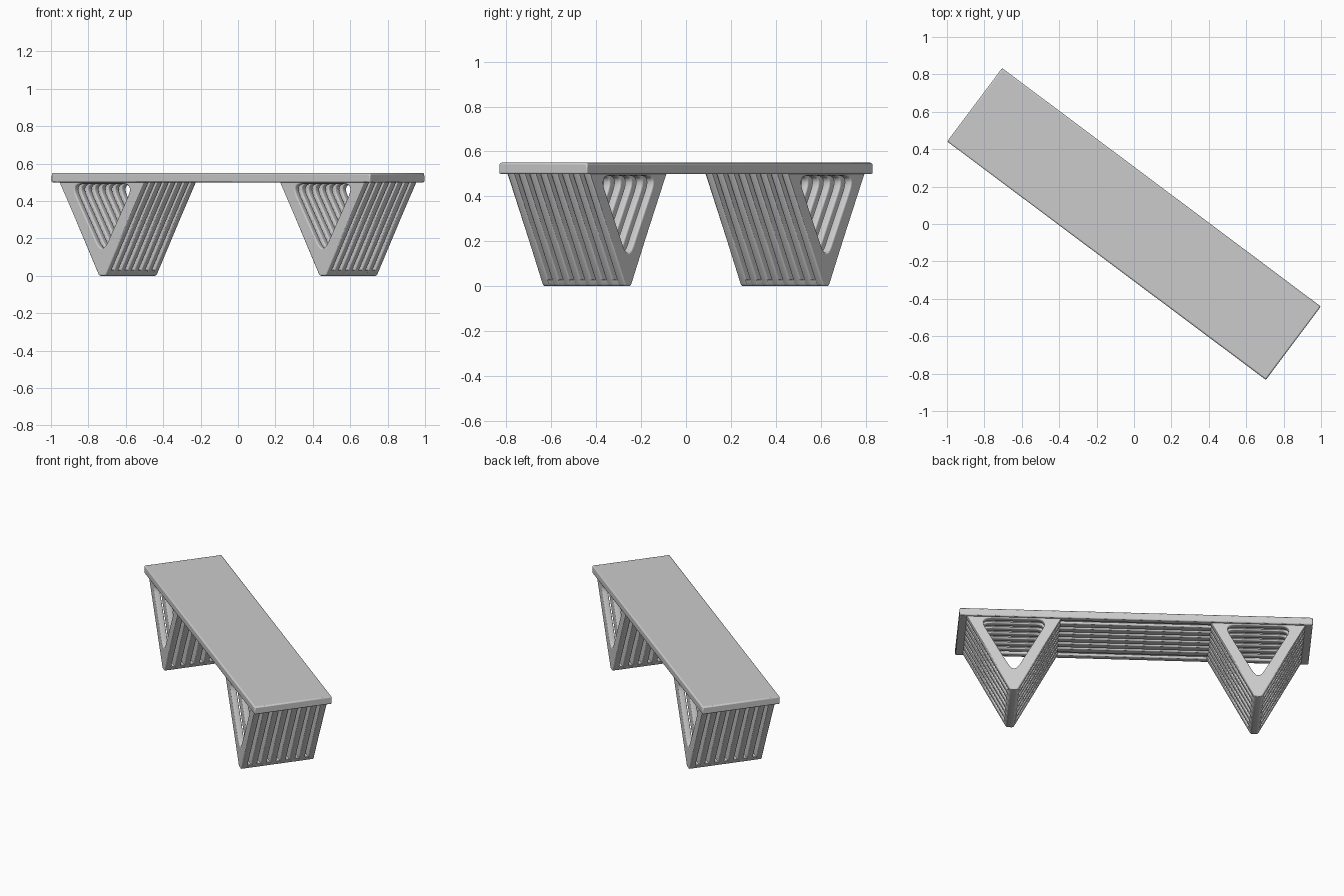
import bpy, math
from mathutils import Vector, Matrix

if "Cube" in bpy.data.objects:
    bpy.data.objects.remove(bpy.data.objects["Cube"])

TURN = Matrix.Rotation(math.radians(-36.8), 4, 'Z')   # whole bench sits diagonally
HALF_L, HALF_W = 1.064, 0.245
LEG_U = 0.736                                         # leg centre along the bench
N = 8
SLAT_V = [-0.211 + i * 0.422 / (N - 1) for i in range(N)]


def rounded(points, cuts, steps=6):
    """Closed outline with each corner cut back and curved."""
    out = []
    for i, (p, c) in enumerate(zip(points, cuts)):
        p = Vector(p)
        a = p + (Vector(points[i - 1]) - p).normalized() * c
        b = p + (Vector(points[(i + 1) % len(points)]) - p).normalized() * c
        for k in range(steps + 1):
            t = k / steps
            out.append(a * (1 - t) ** 2 + p * 2 * t * (1 - t) + b * t * t)
    return out


def profile_mesh(name, outlines, half_depth, bevel):
    """Filled outlines in the (along, up) plane, given depth and soft edges."""
    cu = bpy.data.curves.new(name + "_profile", 'CURVE')
    cu.dimensions, cu.fill_mode = '2D', 'BOTH'
    cu.extrude, cu.bevel_depth = half_depth - bevel, bevel
    cu.offset, cu.bevel_resolution = -bevel, 2
    for pts in outlines:
        sp = cu.splines.new('POLY')
        sp.points.add(len(pts) - 1)
        for q, p in zip(sp.points, pts):
            q.co = (p.x, p.y, 0, 1)
        sp.use_cyclic_u = True
    tmp = bpy.data.objects.new(name + "_tmp", cu)
    bpy.context.collection.objects.link(tmp)
    bpy.context.view_layer.update()
    dg = bpy.context.evaluated_depsgraph_get()
    me = bpy.data.meshes.new_from_object(tmp.evaluated_get(dg))
    me.name = name
    bpy.data.objects.remove(tmp)
    me.transform(Matrix.Rotation(math.pi / 2, 4, 'X'))
    return me


def smooth(o):
    bpy.ops.object.select_all(action='DESELECT')
    o.select_set(True)
    bpy.context.view_layer.objects.active = o
    bpy.ops.object.shade_smooth_by_angle(angle=math.radians(40))


def box(name, u, v, z, bevel=0.006):
    """Bevelled box from (min, max) ranges in bench space."""
    size = [r[1] - r[0] for r in (u, v, z)]
    mid = [(r[1] + r[0]) / 2 for r in (u, v, z)]
    bpy.ops.mesh.primitive_cube_add(size=1)
    o = bpy.context.object
    o.name = name
    o.data.transform(Matrix.Translation(mid) @ Matrix.Diagonal((*size, 1)))
    o.matrix_world = TURN
    m = o.modifiers.new("soft_edges", 'BEVEL')
    m.width, m.segments = bevel, 2
    smooth(o)
    return o


# seat: top board, end caps and side rails, with long planks underneath
box("seat_board", (-HALF_L, HALF_L), (-HALF_W, HALF_W), (0.515, 0.55), 0.008)
for s, side in ((-1, "left"), (1, "right")):
    box(f"seat_end_{side}", sorted((s * HALF_L, s * (HALF_L - 0.05))),
        (-HALF_W, HALF_W), (0.50, 0.54))
for s, side in ((-1, "front"), (1, "back")):
    box(f"seat_rail_{side}", (-HALF_L, HALF_L),
        sorted((s * HALF_W, s * (HALF_W - 0.04))), (0.50, 0.54))
for i, v in enumerate(SLAT_V[1:-1]):
    box(f"seat_plank_{i + 1}", (-HALF_L + 0.02, HALF_L - 0.02),
        (v - 0.024, v + 0.024), (0.50, 0.53))

# leg slat: triangular frame with a rounded triangular opening
outer = rounded([(-0.29, 0.512), (-0.022, 0), (0.022, 0), (0.29, 0.512)],
                [0.004, 0.012, 0.012, 0.004], 3)
hole = rounded([(-0.208, 0.492), (0.208, 0.492), (0, 0.115)], [0.075, 0.075, 0.075])
slat_mesh = profile_mesh("leg_slat", [outer, hole], 0.019, 0.007)

# foot bar joining the slats at the bottom
foot = rounded([(-0.036, 0.03), (-0.021, 0), (0.021, 0), (0.036, 0.03)],
               [0.004, 0.01, 0.01, 0.004], 3)
foot_mesh = profile_mesh("leg_foot", [foot], 0.229, 0.004)

for s, side in ((-1, "left"), (1, "right")):
    parts = [(f"{side}_leg_slat_{i + 1}", slat_mesh, v) for i, v in enumerate(SLAT_V)]
    parts.append((f"{side}_leg_foot", foot_mesh, 0))
    for name, me, v in parts:
        o = bpy.data.objects.new(name, me)
        bpy.context.collection.objects.link(o)
        o.matrix_world = TURN @ Matrix.Translation((s * LEG_U, v, 0))
        smooth(o)
